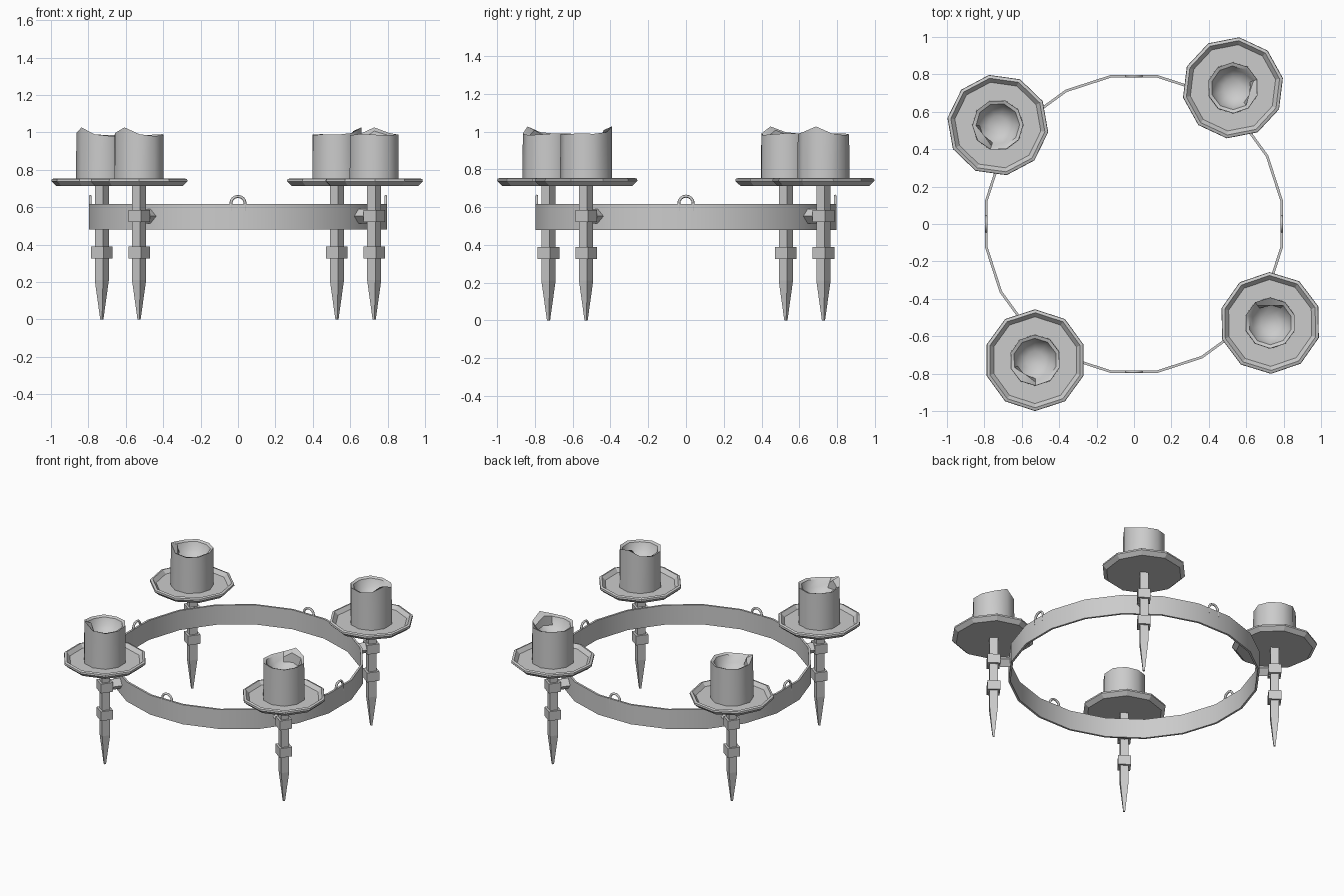
import bpy, bmesh, math
from mathutils import Matrix, Vector

if "Cube" in bpy.data.objects:
    bpy.data.objects.remove(bpy.data.objects["Cube"])


def finish(name, bm, matrix=Matrix(), smooth=None):
    bmesh.ops.recalc_face_normals(bm, faces=bm.faces)
    me = bpy.data.meshes.new(name)
    bm.to_mesh(me)
    bm.free()
    ob = bpy.data.objects.new(name, me)
    bpy.context.collection.objects.link(ob)
    ob.matrix_world = matrix
    if smooth:
        bpy.ops.object.select_all(action='DESELECT')
        ob.select_set(True)
        bpy.context.view_layer.objects.active = ob
        bpy.ops.object.shade_smooth_by_angle(angle=math.radians(smooth))
    return ob


def loft(bm, rings, closed=False, caps=True):
    """Skin a list of equal-length point rings with quads."""
    vs = [[bm.verts.new(p) for p in r] for r in rings]
    n = len(vs[0])
    pairs = list(zip(vs, vs[1:])) + ([(vs[-1], vs[0])] if closed else [])
    for a, b in pairs:
        for i in range(n):
            bm.faces.new((a[i], a[(i + 1) % n], b[(i + 1) % n], b[i]))
    if caps and not closed:
        bm.faces.new(vs[0])
        bm.faces.new(vs[-1])


def circle(r, z, n, start=0.0):
    return [Vector((r * math.cos(start + 2 * math.pi * i / n),
                    r * math.sin(start + 2 * math.pi * i / n), z)) for i in range(n)]


def lathe(name, profile, n, matrix, start=0.0, closed=False, smooth=None):
    bm = bmesh.new()
    loft(bm, [circle(r, z, n, start) for r, z in profile], closed)
    return finish(name, bm, matrix, smooth)


# Iron hoop, 20 sides
lathe("hoop", [(0.806, 0.48), (0.806, 0.617), (0.792, 0.617), (0.792, 0.48)],
      20, Matrix(), math.radians(9), closed=True, smooth=30)

# Hanging loops on the hoop's top edge
for k in range(4):
    path = [(0.038, 0.58)] + [(0.038 * math.cos(a), 0.62 + 0.038 * math.sin(a))
            for a in (math.pi * i / 8 for i in range(9))] + [(-0.038, 0.58)]
    bm = bmesh.new()
    rings = []
    for i, (y, z) in enumerate(path):
        a = math.pi * min(max(i - 1, 0), 8) / 8
        out = Vector((0, math.cos(a), math.sin(a)))
        rings.append([Vector((0.79, y, z)) + 0.008 * (math.cos(t) * out
                      + math.sin(t) * Vector((1, 0, 0)))
                      for t in (2 * math.pi * j / 6 for j in range(6))])
    loft(bm, rings)
    finish("hanging_loop", bm, Matrix.Rotation(k * math.pi / 2, 4, 'Z'), 65)


def candle(matrix):
    """Wax cylinder with a raised fold on the rim and a melted hollow."""
    n = 10
    rise = [0.042, 0.005, -0.004, 0.0, 0.006, 0.003, 0.0, 0.005, 0.003, 0.012]
    bm = bmesh.new()
    rings = [circle(0.138, 0.727, n)]
    for r, z, follow in ((0.136, 0.985, 1), (0.117, 0.978, 0.7),
                         (0.098, 0.93, 0.2), (0.05, 0.895, 0)):
        ring = circle(r, z, n)
        for p, h in zip(ring, rise):
            p.z += h * follow
        rings.append(ring)
    # fold of wax leaning into the hollow
    rings[2][0] *= 1
    rings[2][0].x -= 0.025
    rings[2][1].z -= 0.022
    loft(bm, rings)
    finish("candle", bm, matrix, 42)


# Four candle holders: (hoop angle, plate turn, candle fold direction)
for ang, plate_turn, fold in ((54, 83, -17), (144, 100, 217),
                              (234, 90, 235), (324, 91, 90)):
    arm = Matrix.Rotation(math.radians(ang), 4, 'Z')
    spot = arm @ Vector((0.9, 0, 0))
    place = Matrix.Translation(spot)
    upright = place @ arm

    # Drip plate
    lathe("drip_plate", [(0.245, 0.713), (0.272, 0.738), (0.27, 0.75),
                         (0.254, 0.755), (0.232, 0.73)], 10,
          place @ Matrix.Rotation(math.radians(plate_turn), 4, 'Z'))
    candle(place @ Matrix.Rotation(math.radians(fold), 4, 'Z'))

    # Square spike and its two collars
    q = math.sqrt(2)
    lathe("spike", [(0.006 * q, 0), (0.027 * q, 0.21), (0.027 * q, 0.72)],
          4, upright, math.pi / 4)
    for z0, z1 in ((0.325, 0.39), (0.52, 0.585)):
        lathe("collar", [(0.041 * q, z0), (0.041 * q, z1)], 4, upright, math.pi / 4)

    # Diamond-section bracket joining spike to hoop
    lathe("bracket", [(0.038, -0.11), (0.038, -0.02)], 4,
          upright @ Matrix.Translation((0, 0, 0.552)) @ Matrix.Rotation(math.pi / 2, 4, 'Y'))
